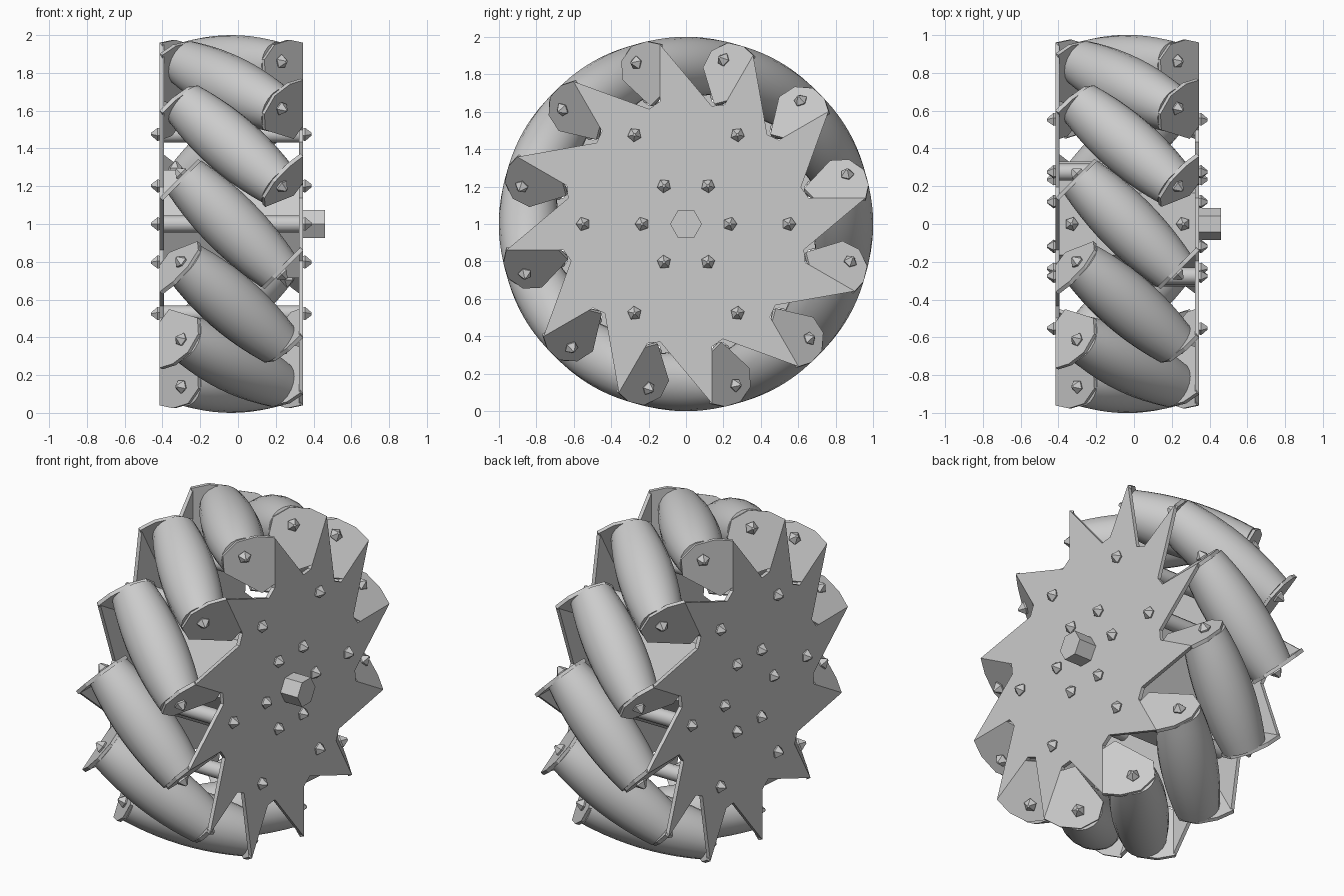
import bpy, bmesh, math
from mathutils import Matrix, Vector

if "Cube" in bpy.data.objects:
    bpy.data.objects.remove(bpy.data.objects["Cube"], do_unlink=True)

COUNT = 12            # rollers around the wheel
RADIUS = 0.84         # roller centre distance
HALF = 0.35           # roller half length
FACE = 0.38           # outer face of side plate from the middle
SHEET = 0.022         # sheet thickness
FOLD = 0.14           # tangential position of the tab fold
PLACE = Matrix.Translation((-0.035, 0, 1))
FLIP = Matrix.Rotation(math.pi, 4, 'Z')
AXIS = Vector((1, 0, 1)).normalized()      # roller axis in (axial, radial, tangent)

grey = bpy.data.materials.new("light_grey")
grey.use_nodes = True
COLOUR = (0.6, 0.6, 0.6, 1)
grey.diffuse_color = COLOUR
grey.node_tree.nodes["Principled BSDF"].inputs["Base Color"].default_value = COLOUR


def spin(angle):
    return Matrix.Rotation(angle, 4, 'X')


def finish(name, bm, matrix, smooth=False):
    bmesh.ops.recalc_face_normals(bm, faces=bm.faces)
    bm.transform(PLACE @ matrix)
    mesh = bpy.data.meshes.new(name)
    bm.to_mesh(mesh)
    bm.free()
    mesh.materials.append(grey)
    obj = bpy.data.objects.new(name, mesh)
    bpy.context.collection.objects.link(obj)
    if smooth:
        bpy.ops.object.select_all(action='DESELECT')
        obj.select_set(True)
        bpy.context.view_layer.objects.active = obj
        bpy.ops.object.shade_smooth_by_angle(angle=math.radians(40))
    return obj


def sheet(name, points, push, matrix):
    """Flat outline given thickness."""
    bm = bmesh.new()
    face = bm.faces.new([bm.verts.new(p) for p in points])
    new = bmesh.ops.extrude_face_region(bm, geom=[face], use_keep_orig=True)
    moved = [v for v in new["geom"] if isinstance(v, bmesh.types.BMVert)]
    bmesh.ops.translate(bm, verts=moved, vec=push)
    finish(name, bm, matrix)


def lathe(name, profile, sides, base, axis, matrix, smooth=False, turn=0.0):
    """Rings of (distance, radius) swept around an axis, capped at both ends."""
    bm = bmesh.new()
    rot = Vector(axis).to_track_quat('Z', 'Y').to_matrix().to_4x4()
    place = Matrix.Translation(base) @ rot
    rings = []
    for dist, rad in profile:
        angles = [turn + math.tau * i / sides for i in range(sides)]
        rings.append([bm.verts.new(place @ Vector((rad * math.cos(a), rad * math.sin(a), dist)))
                      for a in angles])
    for lower, upper in zip(rings, rings[1:]):
        for i in range(sides):
            j = (i + 1) % sides
            bm.faces.new((lower[i], lower[j], upper[j], upper[i]))
    bm.faces.new(rings[0][::-1])
    bm.faces.new(rings[-1])
    return finish(name, bm, matrix, smooth)


def bolt(name, base, axis, matrix):
    lathe(name, [(-0.02, 0.025), (0.01, 0.038), (0.045, 0.008)], 5, base, axis, matrix)


# Barrel rollers, curved so that the wheel outline is round
steps = [HALF * (i / 5 - 1) for i in range(11)]
barrel = [(t, 1 - math.hypot(RADIUS, t * AXIS.z)) for t in steps]
for k in range(COUNT):
    m = spin(math.tau * k / COUNT)
    lathe("roller", barrel, 20, (0, RADIUS, 0), AXIS, m, smooth=True)

# Two identical sides, the second turned half round
for side, turn in (("left", Matrix.Identity(4)), ("right", FLIP)):
    star = []
    for k in range(COUNT):
        m = spin(math.tau * k / COUNT)
        # Spike of the star plate: base, tip, fold start
        for u, v in ((0.63, -0.137), (0.96, FOLD), (0.655, FOLD)):
            star.append(m @ Vector((FACE, u, v)))

        # Tab bent square to the roller axis
        outline = ((0, 0.68), (0.05, 0.63), (0.2, 0.77), (0.205, 0.87),
                   (0.15, 0.95), (0.07, 0.975), (0, 0.96))
        tab = [(FACE - s, u, FOLD + s) for s, u in outline]
        sheet(side + "_roller_tab", tab, -AXIS * SHEET, turn @ m)

        # Roller bolt on the tab
        reach = (FACE + FOLD) / math.sqrt(2)
        bolt(side + "_roller_bolt", Vector((0, RADIUS + 0.02, 0)) + AXIS * reach, AXIS, turn @ m)
    sheet(side + "_star_plate", star, Vector((-SHEET, 0, 0)), turn)

    # Plate bolts in two rings, and set screws on the hub
    for k in range(6):
        m = turn @ spin(math.tau * k / 6)
        for r in (0.235, 0.55):
            bolt(side + "_plate_bolt", (FACE, r, 0), (1, 0, 0), m)
    for direction in (1, -1):
        bolt(side + "_hub_screw", (0.295, 0, direction * 0.286), (0, 0, direction), turn)

# Spacer rods between the plates
for k in range(6):
    lathe("spacer_rod", [(-FACE + 0.01, 0.045), (FACE - 0.01, 0.045)], 12,
          (0, 0.55, 0), (1, 0, 0), spin(math.tau * k / 6), smooth=True)

# Six-sided hub and shaft nut (corners pointing along y)
along = (1, 0, 0)
lathe("hub", [(-FACE + 0.01, 0.33), (FACE - 0.01, 0.33)], 6, (0, 0, 0), along,
      Matrix.Identity(4), turn=math.pi / 2 if abs(
          (Vector(along).to_track_quat('Z', 'Y') @ Vector((1, 0, 0))).y) < 0.5 else 0)
lathe("shaft_nut", [(FACE - 0.01, 0.085), (0.495, 0.085)], 6, (0, 0, 0), along,
      Matrix.Identity(4), turn=math.pi / 2 if abs(
          (Vector(along).to_track_quat('Z', 'Y') @ Vector((1, 0, 0))).y) < 0.5 else 0)
